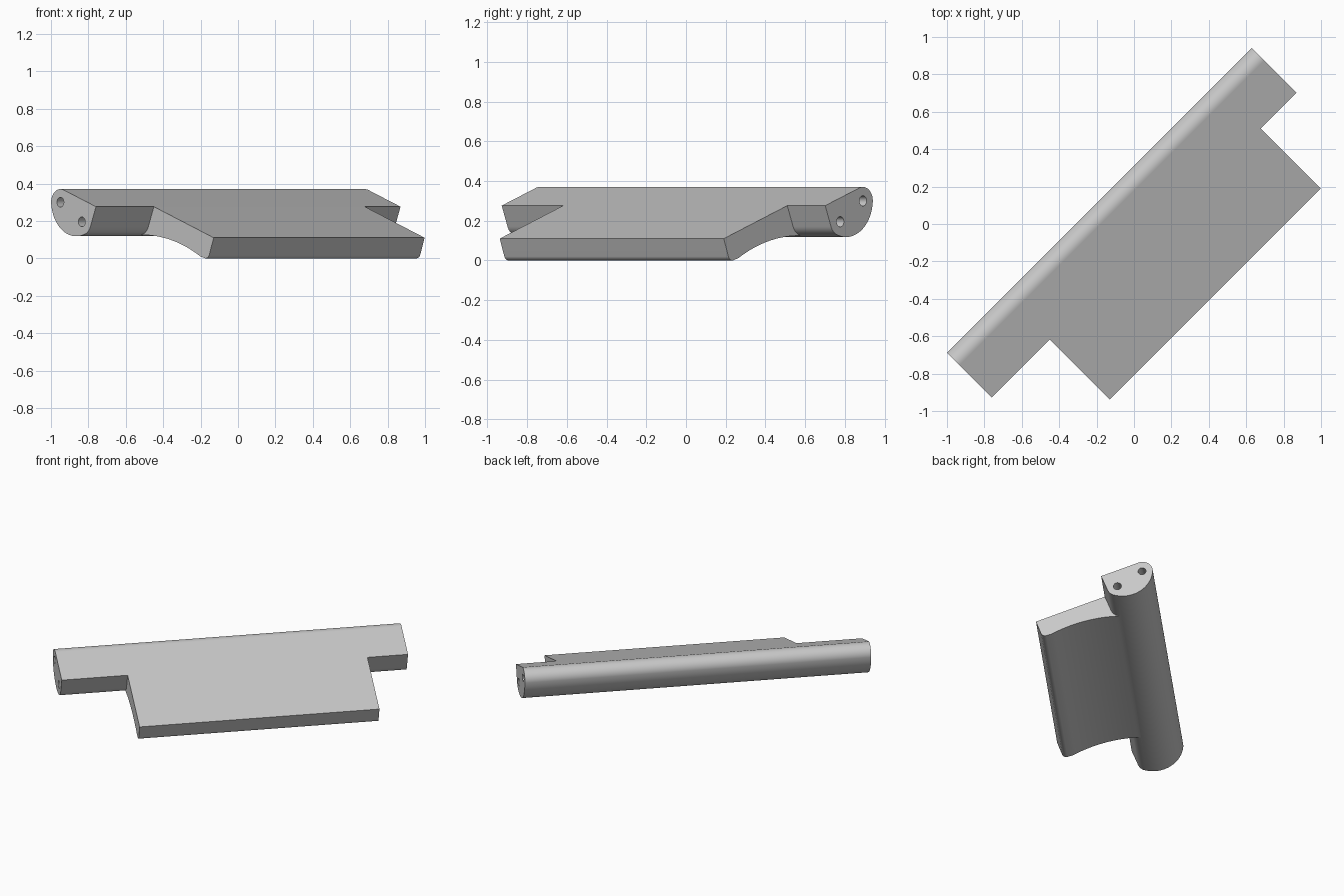
import bpy, bmesh, math
from math import cos, sin, radians, sqrt

if "Cube" in bpy.data.objects:
    bpy.data.objects.remove(bpy.data.objects["Cube"], do_unlink=True)

TILT = 20                      # slope of the top face in degrees
RIM, FOOT = (-0.15, 0.30), (0.012, 0.195)   # hole centres in the cross-section
CORNER = (0.119, 0.276)        # front upper edge of the bar
TIP = (0.571, 0.11)            # outer upper edge of the flap

grey = bpy.data.materials.new("light grey")
grey.use_nodes = True
colour = (0.58, 0.58, 0.58, 1)
grey.diffuse_color = colour
grey.node_tree.nodes["Principled BSDF"].inputs["Base Color"].default_value = colour


def arc(centre, radius, start, end, steps):
    """Points on an arc, angles in degrees."""
    angles = [radians(start + (end - start) * i / steps) for i in range(steps + 1)]
    return [(centre[0] + radius * cos(a), centre[1] + radius * sin(a)) for a in angles]


def prism(name, profile, start, end):
    """Extrude a cross-section along the diagonal length axis."""
    bm = bmesh.new()
    rings = [[bm.verts.new(((u + v) / sqrt(2), (u - v) / sqrt(2), z))
              for v, z in profile] for u in (start, end)]
    for ring in rings:
        bm.faces.new(ring)
    n = len(profile)
    for i in range(n):
        j = (i + 1) % n
        bm.faces.new((rings[0][i], rings[0][j], rings[1][j], rings[1][i]))
    bmesh.ops.recalc_face_normals(bm, faces=bm.faces)
    mesh = bpy.data.meshes.new(name)
    bm.to_mesh(mesh)
    bm.free()
    mesh.materials.append(grey)
    obj = bpy.data.objects.new(name, mesh)
    bpy.context.collection.objects.link(obj)
    return obj


def combine(target, tool, operation):
    """Apply a boolean and discard the tool object."""
    mod = target.modifiers.new(operation, "BOOLEAN")
    mod.operation, mod.object, mod.solver = operation, tool, "EXACT"
    bpy.context.view_layer.objects.active = target
    bpy.ops.object.modifier_apply(modifier=mod.name)
    bpy.data.objects.remove(tool, do_unlink=True)


# Rounded bar: small rim arc, broad underside arc, small foot arc, front wall
bar_profile = (arc(RIM, 0.07, 90 - TILT, 184, 16)
               + arc((-0.03, 0.308), 0.19, 184, 290, 24)[1:]
               + arc(FOOT, 0.07, 290, 360 - TILT, 8)[1:]
               + [CORNER])
hinge_plate = prism("hinge_plate", bar_profile, -1.193, 1.11)

# Flap: sloping top, rounded tip and hollow underside
underside = [(v, -0.775 + sqrt(0.9 ** 2 - (v - 0.03) ** 2))
             for v in (0.47 - 0.455 * i / 20 for i in range(21))]
flap_profile = ([CORNER, TIP] + arc((0.51, 0.03), 0.03, -TILT, -119, 8)
                + underside + [(0.05, 0.25)])
combine(hinge_plate, prism("flap", flap_profile, -0.755, 0.84), "UNION")

# Pin holes running the length of the bar
for centre in (RIM, FOOT):
    hole = prism("pin_hole", arc(centre, 0.026, 0, 345, 23), -1.3, 1.3)
    combine(hinge_plate, hole, "DIFFERENCE")

# Smooth curves, crisp edges
bpy.ops.object.select_all(action="DESELECT")
hinge_plate.select_set(True)
bpy.context.view_layer.objects.active = hinge_plate
bpy.ops.object.shade_smooth_by_angle(angle=radians(30))
weighted = hinge_plate.modifiers.new("clean_shading", "WEIGHTED_NORMAL")
weighted.keep_sharp = True
